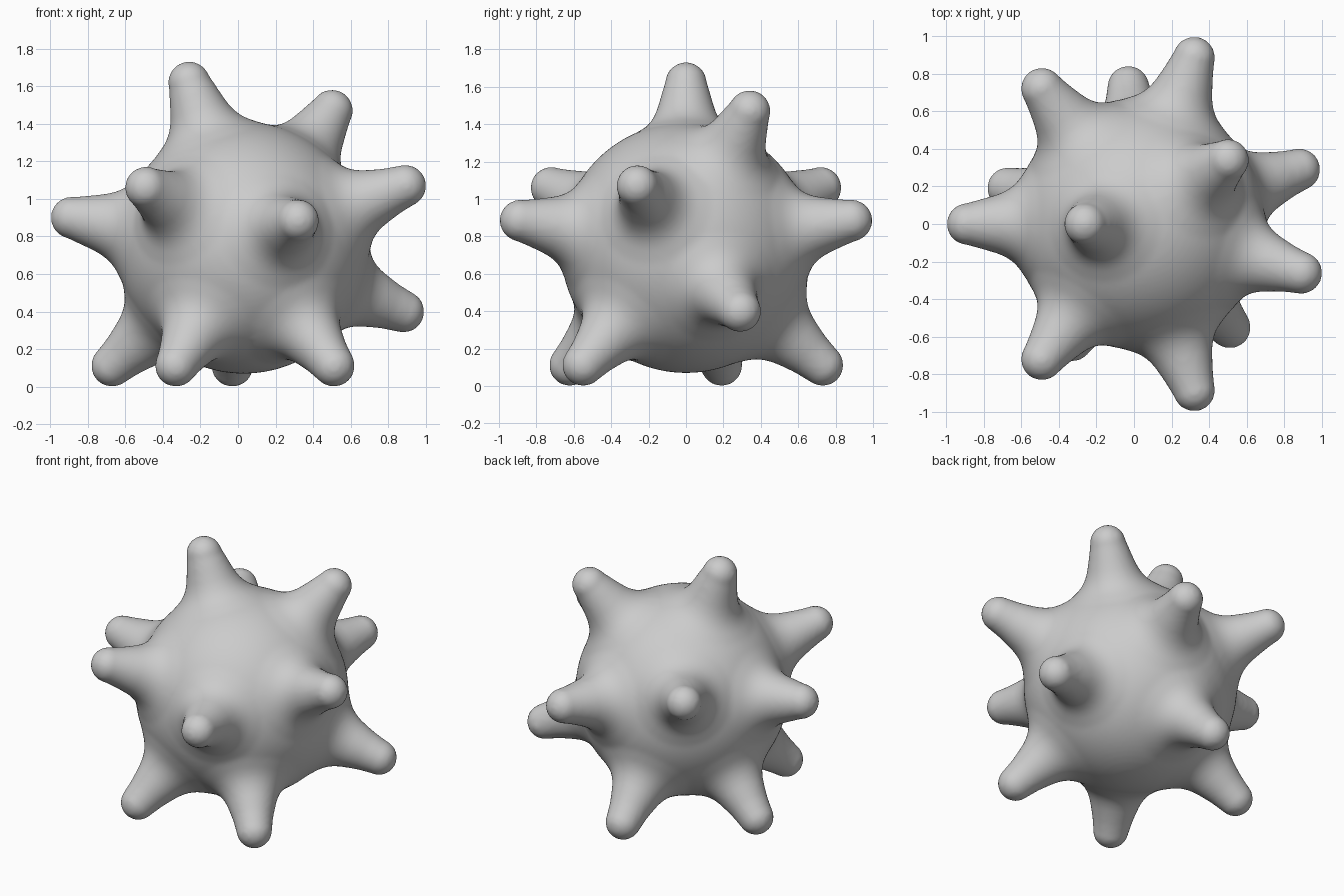
import bpy, bmesh, math
from mathutils import Vector

if "Cube" in bpy.data.objects:
    bpy.data.objects.remove(bpy.data.objects["Cube"])

CENTRE = Vector((0.03, 0, 0.74))
RADIUS = 0.67
CAP = 0.112

# Centres of the rounded spike tips
tips = [(-0.26, 0, 1.62), (0.50, 0.34, 1.47), (0.89, -0.26, 1.07),
        (0.88, 0.29, 0.40), (-0.885, 0, 0.90), (-0.67, 0.19, 0.112),
        (-0.33, -0.62, 0.112), (0.51, -0.55, 0.112), (-0.03, 0.73, 0.112)]
for s in (-1, 1):
    tips += [(0.32, s * 0.885, 0.885), (-0.49, s * 0.72, 1.06)]

bm = bmesh.new()

# Round body
ball = bmesh.ops.create_icosphere(bm, subdivisions=5, radius=RADIUS)
bmesh.ops.translate(bm, verts=ball["verts"], vec=CENTRE)


def add_spike(tip):
    """Lathed spike with a flared foot and a round cap, pointing outwards."""
    axis = Vector(tip) - CENTRE
    length = axis.length
    # (radius, distance from body centre)
    prof = [(0.0, 0.45), (0.33, 0.56), (0.31, 0.594), (0.27, 0.622), (0.235, 0.648),
            (0.205, 0.678), (0.18, 0.715), (0.16, 0.76), (0.142, 0.82),
            (0.126, 0.88)]
    for i in range(9):
        a = math.pi / 2 * i / 8
        prof.append((CAP * math.cos(a), length + CAP * math.sin(a)))
    rot = axis.to_track_quat('Z', 'Y')
    n = 40
    rings = []
    for r, d in prof[1:-1]:
        rings.append([bm.verts.new(CENTRE + rot @ Vector((
            r * math.cos(2 * math.pi * k / n),
            r * math.sin(2 * math.pi * k / n), d))) for k in range(n)])
    for a, b in zip(rings, rings[1:]):
        for k in range(n):
            j = (k + 1) % n
            bm.faces.new((a[k], a[j], b[j], b[k]))
    foot = bm.verts.new(CENTRE + rot @ Vector((0, 0, prof[0][1])))
    top = bm.verts.new(CENTRE + rot @ Vector((0, 0, prof[-1][1])))
    for k in range(n):
        j = (k + 1) % n
        bm.faces.new((foot, rings[0][j], rings[0][k]))
        bm.faces.new((top, rings[-1][k], rings[-1][j]))


for t in tips:
    add_spike(t)

mesh = bpy.data.meshes.new("spiky_ball")
bm.to_mesh(mesh)
bm.free()
obj = bpy.data.objects.new("spiky_ball", mesh)
bpy.context.collection.objects.link(obj)

# Fuse body and spikes into one smooth skin
rm = obj.modifiers.new("fuse", 'REMESH')
rm.mode = 'VOXEL'
rm.voxel_size = 0.016
rm.use_smooth_shade = True
sm = obj.modifiers.new("soften", 'SMOOTH')
sm.factor = 0.5
sm.iterations = 8
